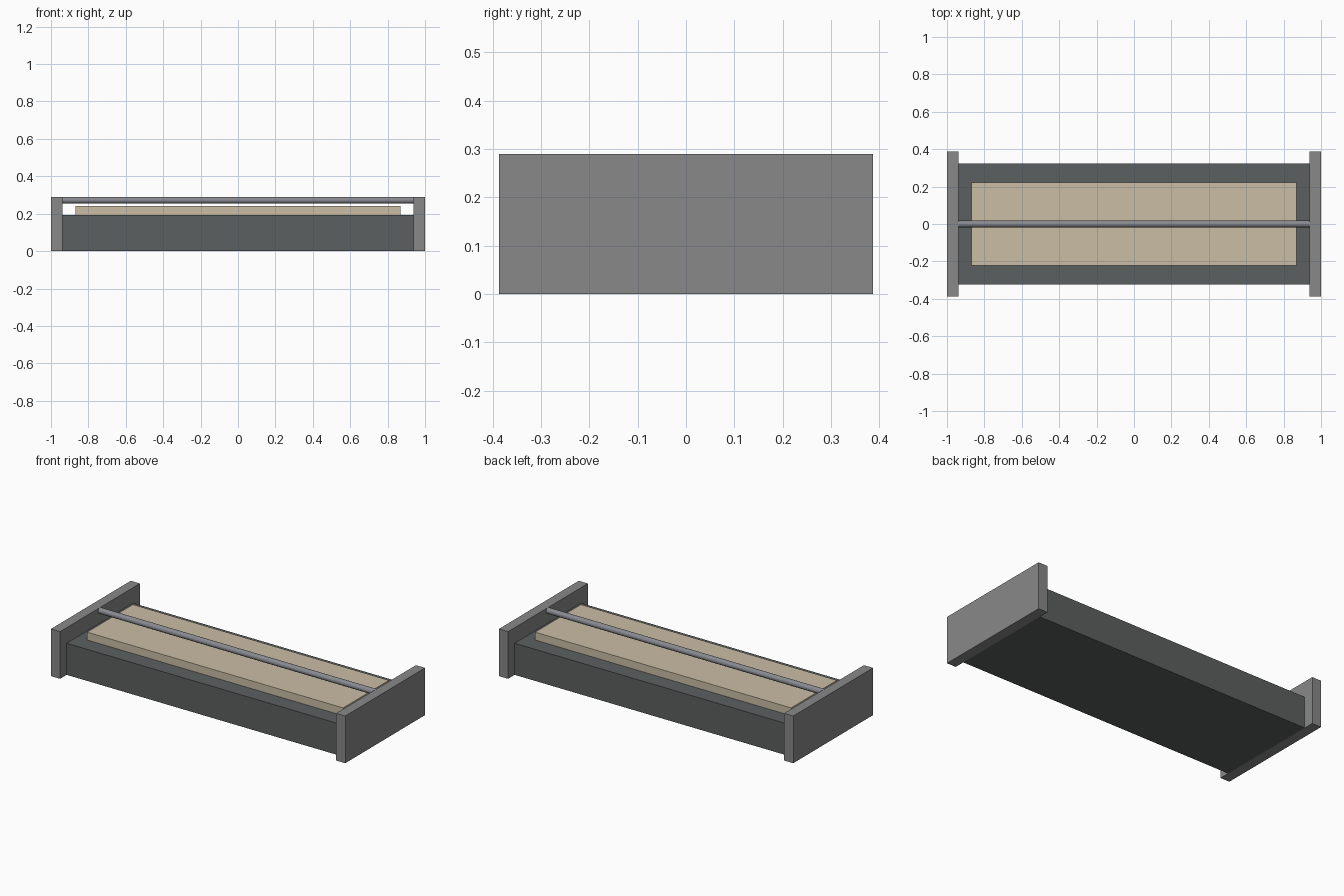
import bpy, math

if "Cube" in bpy.data.objects:
    bpy.data.objects.remove(bpy.data.objects["Cube"])


def material(name, srgb):
    m = bpy.data.materials.new(name)
    lin = [((c / 255 + 0.055) / 1.055) ** 2.4 for c in srgb]
    m.diffuse_color = (*lin, 1)
    m.use_nodes = True
    m.node_tree.nodes["Principled BSDF"].inputs["Base Color"].default_value = m.diffuse_color
    return m


dark = material("dark grey", (92, 96, 96))
grey = material("mid grey", (136, 136, 136))
cream = material("cream", (202, 189, 165))
steel = material("steel grey", (136, 138, 145))


def box(name, x, y, z, mat):
    bpy.ops.mesh.primitive_cube_add(size=1, location=[sum(r) / 2 for r in (x, y, z)])
    o = bpy.context.object
    o.name = name
    o.scale = [r[1] - r[0] for r in (x, y, z)]
    bpy.ops.object.transform_apply(location=False, rotation=False, scale=True)
    o.data.materials.append(mat)
    return o


# Base block and raised pad
box("base", (-0.938, 0.938), (-0.323, 0.323), (0, 0.194), dark)
box("pad", (-0.87, 0.87), (-0.222, 0.222), (0.194, 0.242), cream)

# End panels
for side, name in ((-1, "left_end_panel"), (1, "right_end_panel")):
    box(name, sorted((side * 0.938, side)), (-0.387, 0.387), (0, 0.29), grey)

# Rail running between the end panels
bpy.ops.mesh.primitive_cylinder_add(vertices=16, radius=0.018, depth=1.88,
                                    location=(0, 0, 0.272), rotation=(0, math.pi / 2, 0))
rail = bpy.context.object
rail.name = "rail"
rail.data.materials.append(steel)
bpy.ops.object.shade_smooth_by_angle(angle=math.radians(40))
